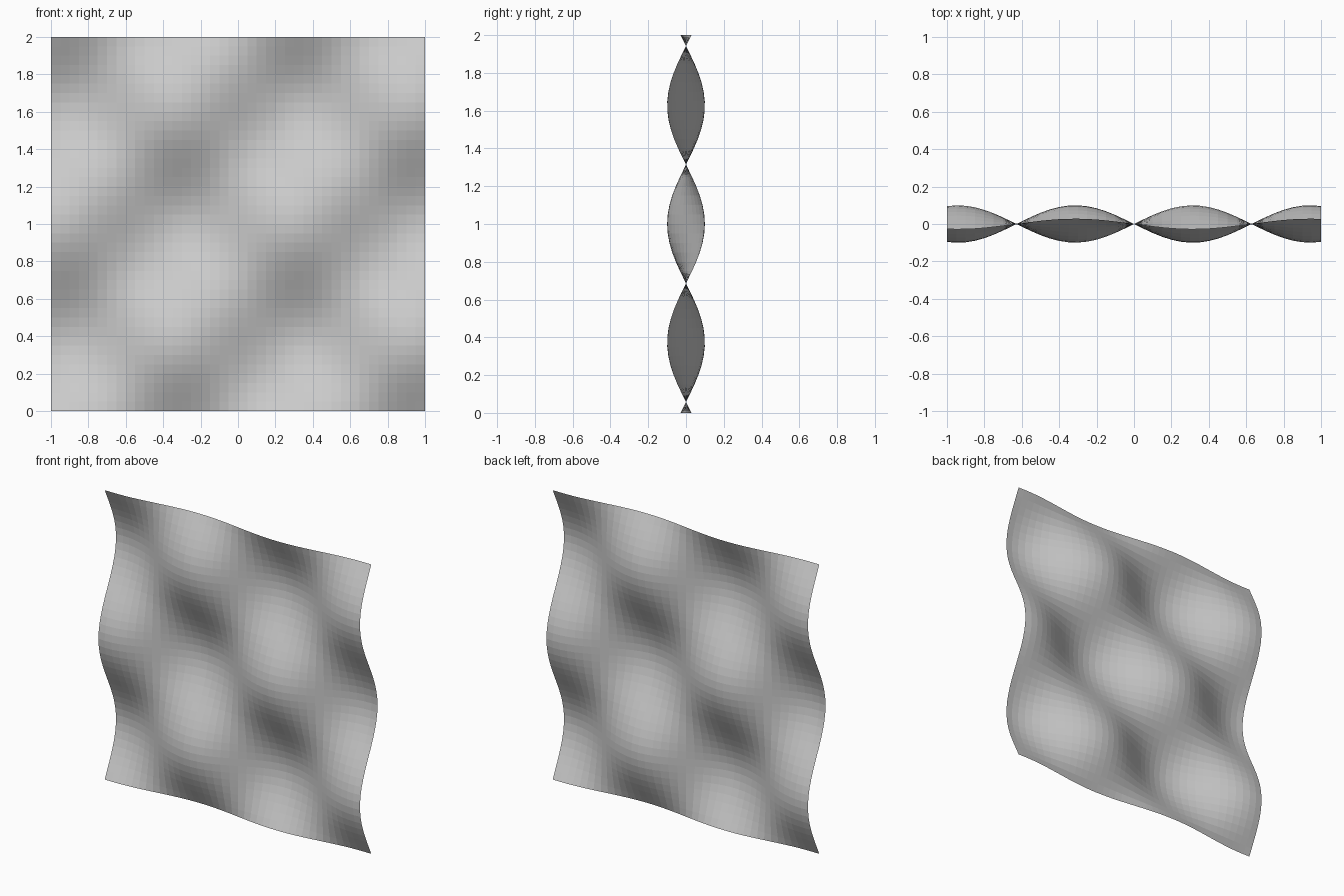
import bpy, bmesh
from math import sin, cos, radians
from mathutils import Matrix

if "Cube" in bpy.data.objects:
    bpy.data.objects.remove(bpy.data.objects["Cube"])

CELLS = 40        # grid cells per side
AMPLITUDE = 0.1   # wave height
FREQ = 5.0        # wave frequency along both axes

# Upright square grid, 2 x 2, standing on z = 0 and facing -y
bm = bmesh.new()
bmesh.ops.create_grid(
    bm, x_segments=CELLS, y_segments=CELLS, size=1.0,
    matrix=Matrix.Translation((0, 0, 1)) @ Matrix.Rotation(radians(90), 4, 'X'))

# Egg-crate ripple pushed along y
for v in bm.verts:
    v.co.y = -AMPLITUDE * sin(FREQ * v.co.x) * cos(FREQ * (v.co.z - 1))

mesh = bpy.data.meshes.new("wavy_sheet")
bm.to_mesh(mesh)
bm.free()
sheet = bpy.data.objects.new("wavy_sheet", mesh)
bpy.context.collection.objects.link(sheet)
